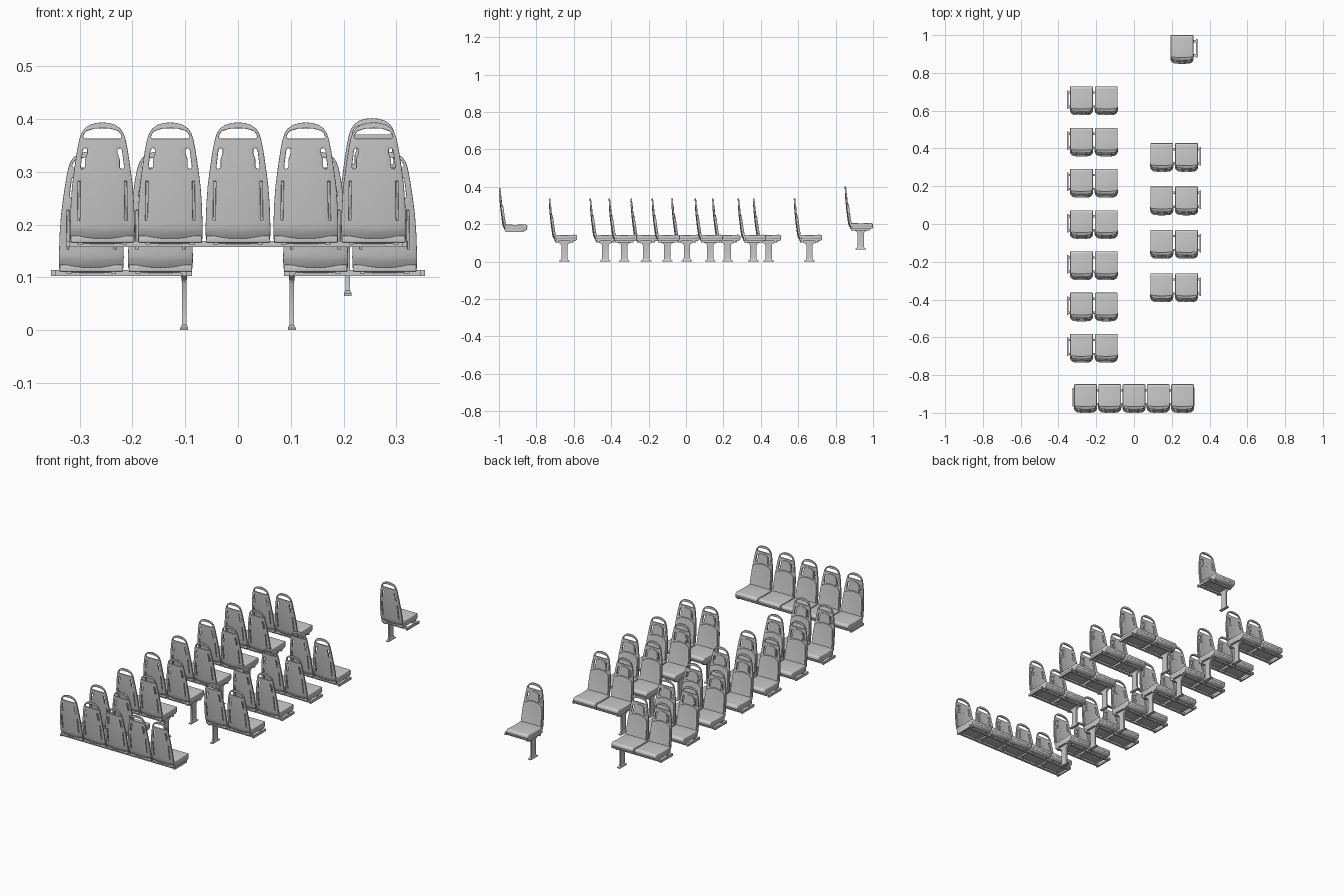
import bpy, bmesh, math
from mathutils import Vector

if "Cube" in bpy.data.objects:
    bpy.data.objects.remove(bpy.data.objects["Cube"])


def lean(x, z):
    # depth of the curved backrest at a given width and height
    t = max(0.0, 1 - z / 0.232)
    return 0.003 + 0.024 * t ** 1.6 + 0.015 * max(0.0, 1 - z / 0.035) ** 2 + 1.3 * x * x * (0.5 + t)


def mirrored(half):
    # closed outline from its right half, listed bottom to top
    return half + [(-x, z) for x, z in reversed(half) if x > 0]


def smooth(mesh):
    ob = bpy.data.objects.new("tmp", mesh)
    bpy.context.collection.objects.link(ob)
    bpy.ops.object.select_all(action='DESELECT')
    ob.select_set(True)
    bpy.context.view_layer.objects.active = ob
    bpy.ops.object.shade_smooth_by_angle(angle=math.radians(40))
    bpy.data.objects.remove(ob)
    return mesh


def finish(bm, name):
    bmesh.ops.recalc_face_normals(bm, faces=bm.faces)
    me = bpy.data.meshes.new(name)
    bm.to_mesh(me)
    bm.free()
    return smooth(me)


def curved_panel(name, outline, holes, y0, y1, bevel):
    # flat outline with openings, thickened, sliced and bent to the back shape
    cu = bpy.data.curves.new(name, 'CURVE')
    cu.dimensions = '2D'
    cu.fill_mode = 'BOTH'
    cu.extrude = (y1 - y0) / 2 - bevel
    cu.bevel_depth = bevel
    cu.bevel_resolution = 1
    cu.offset = -bevel
    for pts in [outline] + holes:
        sp = cu.splines.new('POLY')
        sp.points.add(len(pts) - 1)
        for p, (x, z) in zip(sp.points, pts):
            p.co = (x, z, 0, 1)
        sp.use_cyclic_u = True
    tmp = bpy.data.objects.new(name, cu)
    bpy.context.collection.objects.link(tmp)
    bpy.context.view_layer.update()
    me = bpy.data.meshes.new_from_object(
        tmp.evaluated_get(bpy.context.evaluated_depsgraph_get()))
    bpy.data.objects.remove(tmp)
    bm = bmesh.new()
    bm.from_mesh(me)
    bmesh.ops.remove_doubles(bm, verts=bm.verts, dist=1e-5)
    cuts = [((0, z * 0.0125, 0), (0, 1, 0)) for z in range(1, 19)]
    cuts += [((x * 0.018, 0, 0), (1, 0, 0)) for x in range(-3, 4)]
    for co, no in cuts:
        bmesh.ops.bisect_plane(bm, geom=bm.verts[:] + bm.edges[:] + bm.faces[:],
                               plane_co=co, plane_no=no, dist=1e-5)
    for v in bm.verts:
        x, z, d = v.co
        v.co = (x, lean(x, z) + d + (y0 + y1) / 2, z)
    return finish(bm, name)


def side_extrude(name, profile, hw, bevel):
    # y-z profile extruded along x with rounded edges
    bm = bmesh.new()
    f = bm.faces.new([bm.verts.new((-hw, y, z)) for y, z in profile])
    r = bmesh.ops.extrude_face_region(bm, geom=[f])
    bmesh.ops.translate(bm, vec=(2 * hw, 0, 0),
                        verts=[v for v in r['geom'] if isinstance(v, bmesh.types.BMVert)])
    bmesh.ops.recalc_face_normals(bm, faces=bm.faces)
    edges = [e for e in bm.edges if e.calc_face_angle(0) > 0.5]
    bmesh.ops.bevel(bm, geom=edges, offset=bevel, segments=3, profile=0.5, affect='EDGES')
    return finish(bm, name)


def box_mesh(name, boxes):
    bm = bmesh.new()
    for lo, hi in boxes:
        lo, hi = Vector(lo), Vector(hi)
        vs = bmesh.ops.create_cube(bm, size=1)['verts']
        for v in vs:
            v.co = Vector(a * b for a, b in zip(v.co, hi - lo)) + (lo + hi) / 2
    return finish(bm, name)


def place(name, mesh, loc):
    ob = bpy.data.objects.new(name, mesh)
    ob.location = loc
    bpy.context.collection.objects.link(ob)


# backrest shell with hand grip, side slots and lower grooves
shell_outline = mirrored([(0, 0), (0.050, 0), (0.057, 0.003), (0.061, 0.010), (0.0615, 0.03),
                          (0.060, 0.075), (0.0575, 0.11), (0.053, 0.145), (0.048, 0.178),
                          (0.044, 0.198), (0.040, 0.210), (0.034, 0.219), (0.024, 0.226),
                          (0.012, 0.2295), (0, 0.2305)])
grip = mirrored([(0, 0.200), (0.034, 0.200), (0.0365, 0.203), (0.035, 0.208),
                 (0.030, 0.214), (0.016, 0.2185), (0, 0.2195)])
side_slot = [(0.033, 0.145), (0.039, 0.142), (0.041, 0.146), (0.037, 0.178),
             (0.034, 0.182), (0.029, 0.180), (0.029, 0.172), (0.033, 0.160)]
groove = [(0.043, 0.045), (0.047, 0.045), (0.046, 0.119), (0.042, 0.119)]
holes = [grip]
for h in (side_slot, groove):
    holes += [h, [(-x, z) for x, z in reversed(h)]]
shell = curved_panel("backrest_shell", shell_outline, holes, -0.003, 0.005, 0.0015)

# upholstered back pad with arched top
pad_outline = mirrored([(0, 0.022), (0.053, 0.022), (0.055, 0.05), (0.053, 0.09), (0.050, 0.122),
                        (0.045, 0.130), (0.034, 0.136), (0.018, 0.141), (0, 0.143)])
pad = curved_panel("back_pad", pad_outline, [], 0.002, 0.011, 0.002)

# upper pad between the side slots
head_outline = mirrored([(0, 0.144), (0.018, 0.142), (0.027, 0.139), (0.028, 0.165),
                         (0.025, 0.180), (0.020, 0.189), (0, 0.192)])
head = curved_panel("head_pad", head_outline, [], 0.002, 0.008, 0.0015)

# seat cushion and the pan below it
cushion = side_extrude("seat_cushion", [(0.032, 0.012), (0.146, 0.012), (0.152, 0.020),
                                        (0.151, 0.031), (0.142, 0.036), (0.09, 0.0335),
                                        (0.032, 0.035)], 0.0605, 0.004)
pan = side_extrude("seat_pan", [(0.030, 0.003), (0.138, 0.001), (0.150, 0.008),
                                (0.152, 0.016), (0.030, 0.016)], 0.0600, 0.002)
clamps = box_mesh("seat_clamps", [((s * 0.042 - 0.005, 0.034, -0.001),
                                   (s * 0.042 + 0.005, 0.134, 0.006)) for s in (-1, 1)])


def seat(x, y, z):
    for me in (shell, pad, head, cushion, pan, clamps):
        place(me.name, me, (x, y, z))


def frame(name, x0, x1, ends):
    # two cross bars with a joining rail at the listed ends
    boxes = [((x0, y - 0.006, -0.006), (x1, y + 0.006, 0.006)) for y in (0.046, 0.120)]
    boxes += [((x - 0.004, 0.034, -0.006), (x + 0.004, 0.132, 0.006)) for x in ends]
    return box_mesh(name, boxes)


# flared pedestal leg, lofted from rectangles
bm = bmesh.new()
rings = []
for z, hx, hy in [(0, .0075, .029), (.004, .0075, .029), (.010, .0045, .019), (.02, .004, .017),
                  (.088, .004, .017), (.096, .005, .022), (.104, .006, .040)]:
    rings.append([bm.verts.new((sx * hx, sy * hy, z))
                  for sx, sy in ((-1, -1), (1, -1), (1, 1), (-1, 1))])
for a, b in zip(rings, rings[1:]):
    for i in range(4):
        bm.faces.new((a[i], a[i - 1], b[i - 1], b[i]))
bm.faces.new(rings[0])
bm.faces.new(rings[-1])
leg = finish(bm, "pedestal_leg")

# double seats: seven rows on the left, four on the right
frames = {s: frame("double_frame", *sorted((s * 0.087, s * 0.354)), [s * 0.350, s * 0.102])
          for s in (-1, 1)}
rows = [(-1, 0.576 - 0.2183 * i) for i in range(7)] + [(1, 0.276 - 0.23 * i) for i in range(4)]
for s, y in rows:
    for x in (0.147, 0.278):
        seat(s * x, y, 0.108)
    place("double_frame", frames[s], (0, y, 0.108))
    place("pedestal_leg", leg, (s * 0.102, y + 0.084, 0))

# rear bench of five seats
for i in range(-2, 3):
    seat(i * 0.1285, -1.0, 0.163)
place("bench_frame", frame("bench_frame", -0.326, 0.320, [-0.322, 0.316]), (0, -1.0, 0.163))

# raised single seat
seat(0.254, 0.848, 0.171)
place("single_frame", frame("single_frame", 0.196, 0.338, [0.333, 0.208]), (0, 0.848, 0.171))
place("pedestal_leg", leg, (0.208, 0.848 + 0.086, 0.065))
